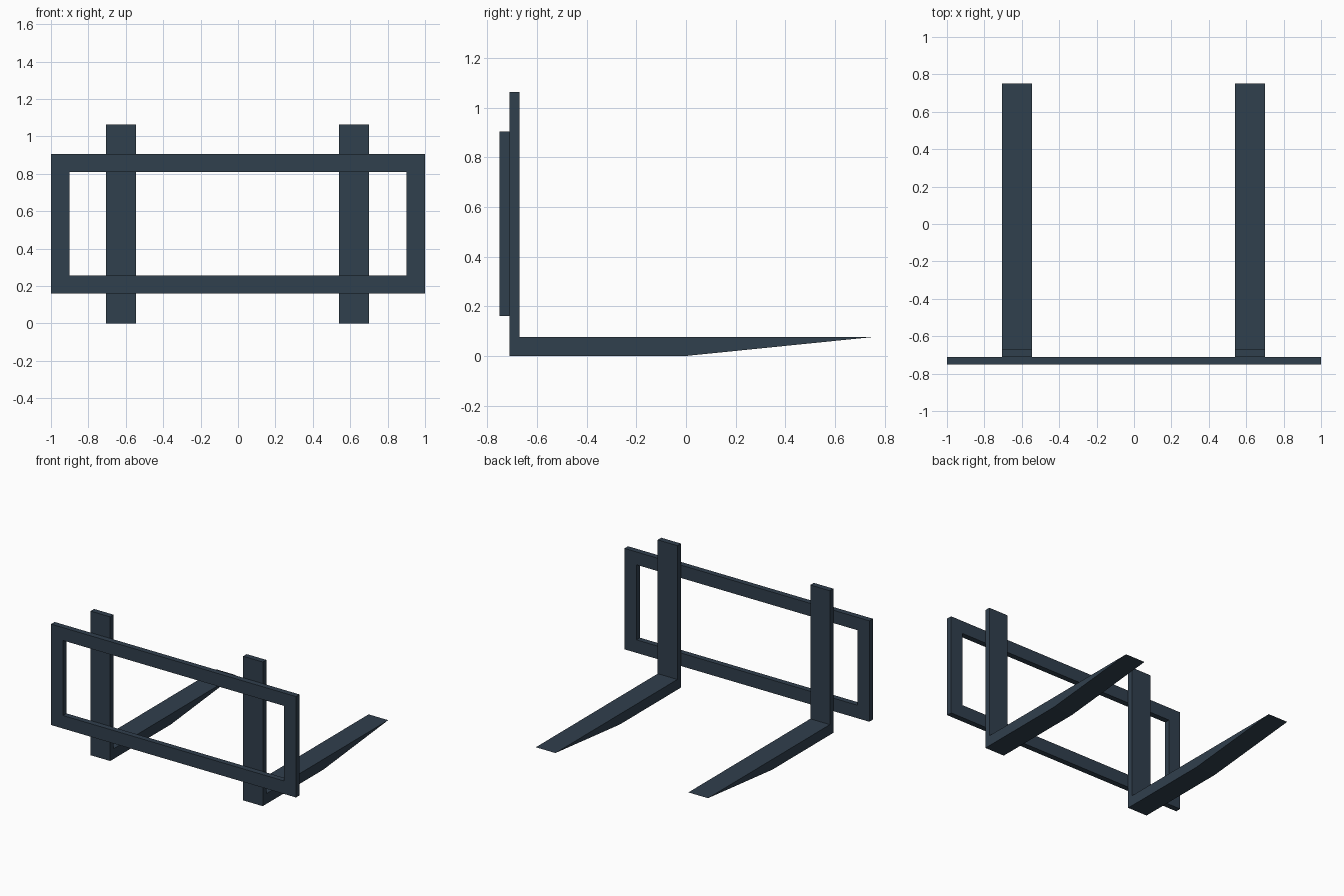
import bpy, bmesh

if "Cube" in bpy.data.objects:
    bpy.data.objects.remove(bpy.data.objects["Cube"])

steel = bpy.data.materials.new("dark_painted_steel")
steel.diffuse_color = (0.03, 0.05, 0.075, 1)
steel.use_nodes = True
steel.node_tree.nodes["Principled BSDF"].inputs["Base Color"].default_value = steel.diffuse_color


def extrude_faces(name, points, faces, offset):
    """Flat outline faces extruded along an offset into a closed solid."""
    bm = bmesh.new()
    verts = [bm.verts.new(p) for p in points]
    flat = [bm.faces.new([verts[i] for i in f]) for f in faces]
    result = bmesh.ops.extrude_face_region(bm, geom=flat, use_keep_orig=True)
    moved = [g for g in result["geom"] if isinstance(g, bmesh.types.BMVert)]
    bmesh.ops.translate(bm, verts=moved, vec=offset)
    bmesh.ops.recalc_face_normals(bm, faces=bm.faces)
    mesh = bpy.data.meshes.new(name)
    bm.to_mesh(mesh)
    bm.free()
    mesh.materials.append(steel)
    obj = bpy.data.objects.new(name, mesh)
    bpy.context.collection.objects.link(obj)
    return obj


def rectangle(half_width, low, high, y):
    return [(-half_width, y, low), (half_width, y, low),
            (half_width, y, high), (-half_width, y, high)]


BACK, MOUNT, TIP = -0.752, -0.711, 0.752

# Carriage frame: rectangular ring
ring = rectangle(1.0, 0.16, 0.905, BACK) + rectangle(0.902, 0.256, 0.81, BACK)
quads = [(i, (i + 1) % 4, 4 + (i + 1) % 4, 4 + i) for i in range(4)]
extrude_faces("carriage_frame", ring, quads, (0, MOUNT - BACK, 0))

# Forks: L-shaped side profile, blade underside tapering to the tip
profile = [(MOUNT, 0), (0, 0), (TIP, 0.076), (-0.67, 0.076),
           (-0.67, 1.064), (MOUNT, 1.064)]
for name, x in (("left_fork", -0.706), ("right_fork", 0.54)):
    extrude_faces(name, [(x, y, z) for y, z in profile],
                  [tuple(range(len(profile)))], (0.16, 0, 0))
